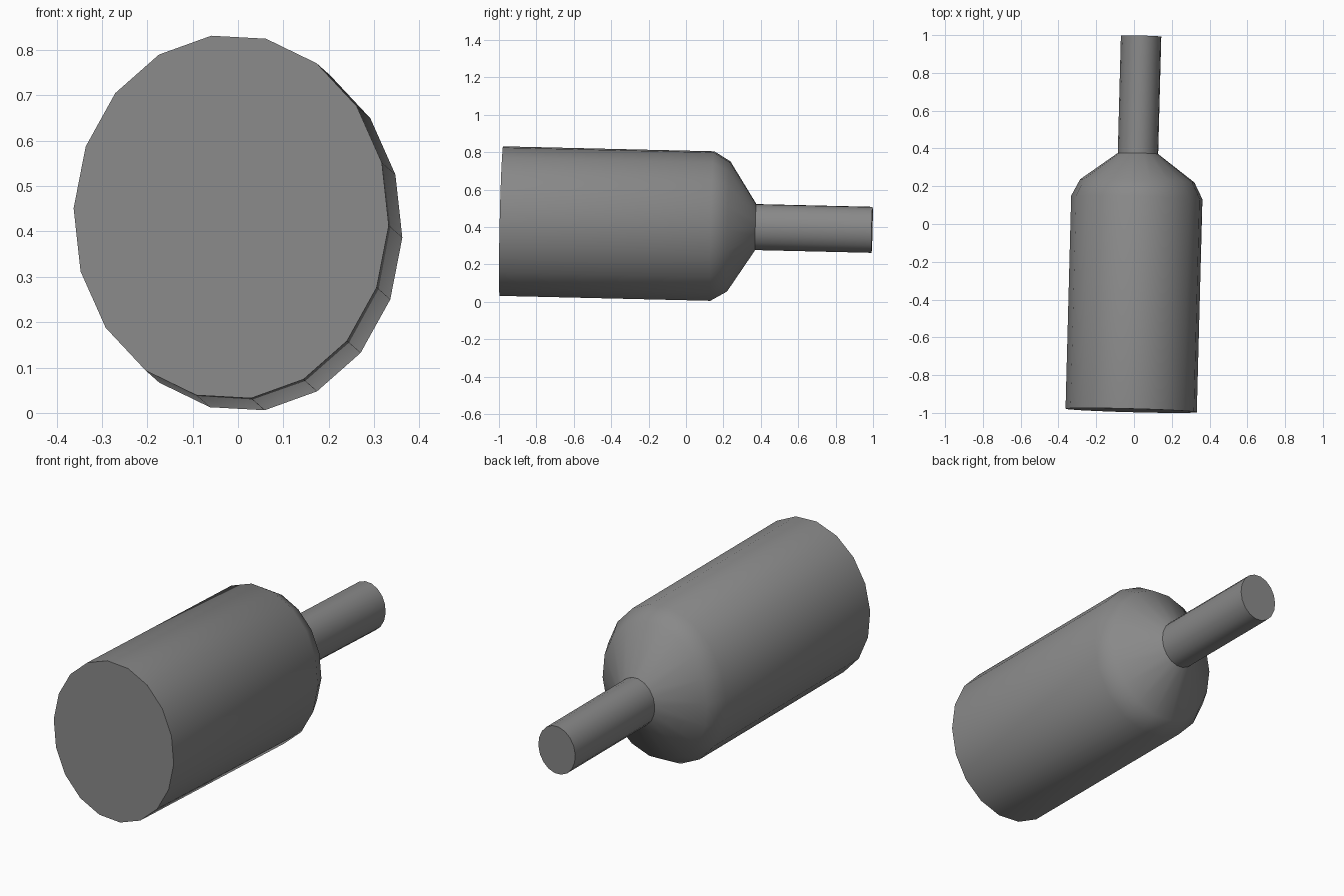
import bpy, bmesh, math
from mathutils import Matrix

cube = bpy.data.objects.get("Cube")
if cube:
    bpy.data.objects.remove(cube, do_unlink=True)

# Plain grey material
grey = bpy.data.materials.new("grey")
grey.use_nodes = True
colour = (0.25, 0.25, 0.25, 1)
grey.diffuse_color = colour
grey.node_tree.nodes["Principled BSDF"].inputs["Base Color"].default_value = colour

SIDES = 18
FLATTEN = 0.8635           # width of the oval section relative to its height
START = math.radians(-7.3)

# Distance along the axis and radius: base, body, shoulder, neck, mouth
profile = [(0, 0.403), (1.128, 0.403), (1.216, 0.351), (1.361, 0.124), (1.983, 0.124)]


def lathe(name, points):
    """Sweep the profile round the y axis and close both ends."""
    bm = bmesh.new()
    rings = []
    for y, r in points:
        angles = [START + math.tau * i / SIDES for i in range(SIDES)]
        rings.append([bm.verts.new((FLATTEN * r * math.sin(a), y, r * math.cos(a)))
                      for a in angles])
    for a, b in zip(rings, rings[1:]):
        for i in range(SIDES):
            j = (i + 1) % SIDES
            bm.faces.new((a[i], a[j], b[j], b[i]))
    bm.faces.new(rings[0])
    bm.faces.new(rings[-1])
    bmesh.ops.recalc_face_normals(bm, faces=bm.faces)
    mesh = bpy.data.meshes.new(name)
    bm.to_mesh(mesh)
    bm.free()
    obj = bpy.data.objects.new(name, mesh)
    bpy.context.collection.objects.link(obj)
    return obj


bottle = lathe("bottle", profile)
bottle.data.materials.append(grey)

# Lay the bottle down with its slight tilt
bottle.matrix_world = (Matrix.Translation((-0.015, -0.987, 0.432))
                       @ Matrix.Rotation(-0.0265, 4, "Z")
                       @ Matrix.Rotation(-0.0235, 4, "X"))

# Smooth sides, sharp ends and neck joint
bpy.ops.object.select_all(action="DESELECT")
bottle.select_set(True)
bpy.context.view_layer.objects.active = bottle
bpy.ops.object.shade_smooth_by_angle(angle=math.radians(42))
